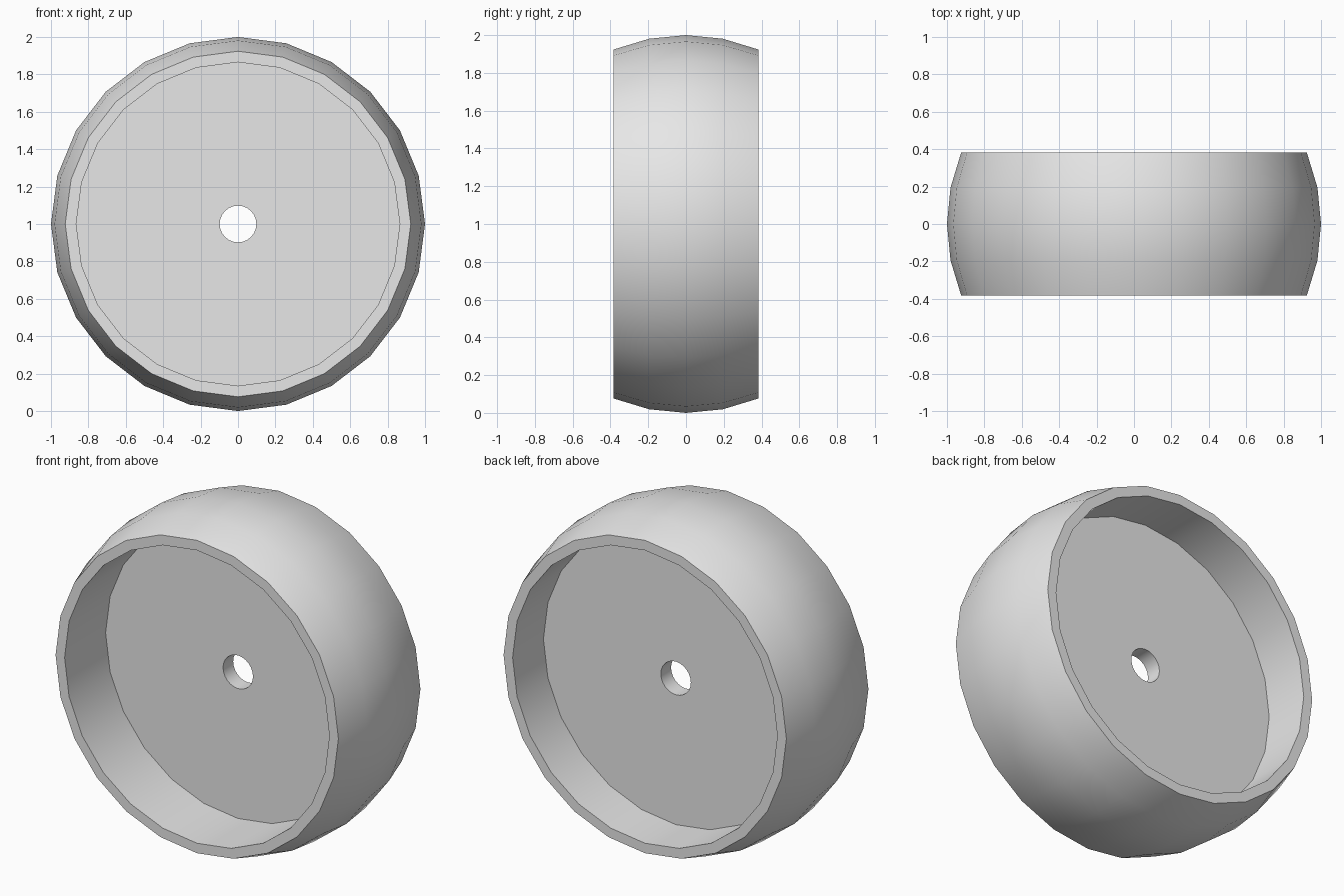
import bpy, bmesh, math
from mathutils import Matrix, Vector

cube = bpy.data.objects.get("Cube")
if cube:
    bpy.data.objects.remove(cube, do_unlink=True)

SEGMENTS = 24
RIM_INNER = 0.865      # inside radius of the rim
HOLE = 0.098           # axle hole radius
WEB = (0.0, 0.095)     # front and back of the central web

# Plain grey
grey = bpy.data.materials.new("light_grey")
grey.use_nodes = True
grey.diffuse_color = (0.8, 0.8, 0.8, 1)
grey.node_tree.nodes["Principled BSDF"].inputs["Base Color"].default_value = (0.8, 0.8, 0.8, 1)

# Closed section (radius, y): spherical tread, rim lips, recesses and axle hole
tread = [(math.cos(a), math.sin(a)) for a in (math.radians(11.25 * i) for i in range(-2, 3))]
edge = tread[-1][1]
section = tread + [(RIM_INNER, edge), (RIM_INNER, WEB[1]), (HOLE, WEB[1]),
                   (HOLE, WEB[0]), (RIM_INNER, WEB[0]), (RIM_INNER, -edge)]

# Lathe the section around the y axis
bm = bmesh.new()
rings = []
for s in range(SEGMENTS):
    turn = Matrix.Rotation(2 * math.pi * s / SEGMENTS, 3, 'Y')
    rings.append([bm.verts.new(turn @ Vector((r, y, 0))) for r, y in section])
n = len(section)
for s in range(SEGMENTS):
    a, b = rings[s], rings[(s + 1) % SEGMENTS]
    for i in range(n):
        j = (i + 1) % n
        bm.faces.new((a[i], a[j], b[j], b[i]))
bmesh.ops.recalc_face_normals(bm, faces=bm.faces)

mesh = bpy.data.meshes.new("wheel")
bm.to_mesh(mesh)
bm.free()
mesh.materials.append(grey)
wheel = bpy.data.objects.new("wheel", mesh)
wheel.location.z = 1
bpy.context.collection.objects.link(wheel)

# Smooth tread with crisp lips
bpy.ops.object.select_all(action='DESELECT')
wheel.select_set(True)
bpy.context.view_layer.objects.active = wheel
bpy.ops.object.shade_smooth_by_angle(angle=math.radians(30))
